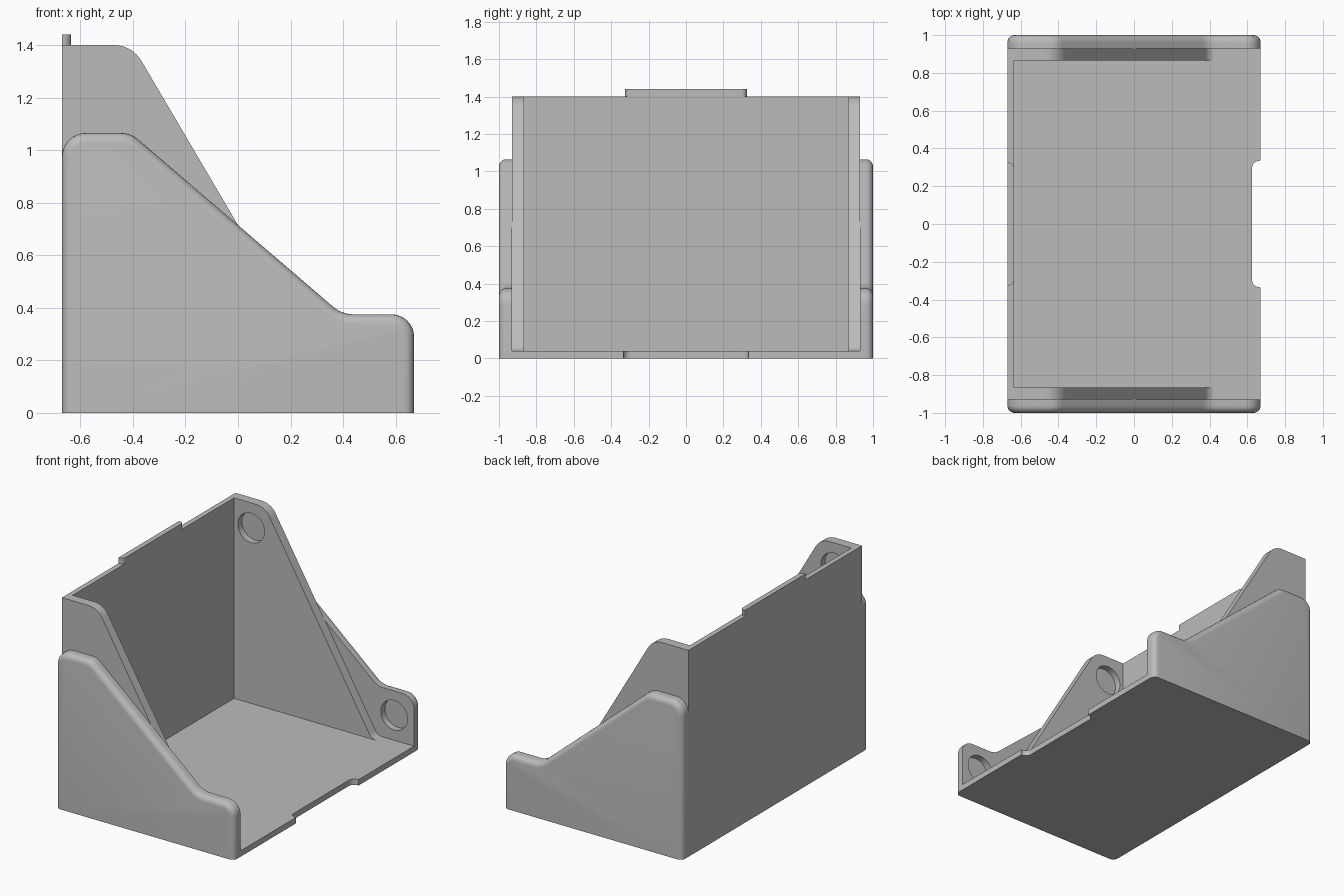
import bpy, bmesh, math
from mathutils import Vector

cube = bpy.data.objects.get("Cube")
if cube:
    bpy.data.objects.remove(cube, do_unlink=True)

grey = bpy.data.materials.new("light grey plastic")
grey.use_nodes = True
grey.diffuse_color = (0.5, 0.5, 0.5, 1)
grey.node_tree.nodes["Principled BSDF"].inputs["Base Color"].default_value = (0.5, 0.5, 0.5, 1)


def rounded(corners, steps=8):
    """Turn (a, b, radius) corners into an outline with arcs."""
    out = []
    for i, (a, b, r) in enumerate(corners):
        p = Vector((a, b))
        if r == 0:
            out.append(p)
            continue
        u = (Vector(corners[i - 1][:2]) - p).normalized()
        v = (Vector(corners[(i + 1) % len(corners)][:2]) - p).normalized()
        half = u.angle(v) / 2
        centre = p + (u + v).normalized() * (r / math.sin(half))
        start = p + u * (r / math.tan(half)) - centre
        end = p + v * (r / math.tan(half)) - centre
        sweep = math.pi - 2 * half
        for k in range(steps + 1):
            t = k / steps
            w = (start * math.sin((1 - t) * sweep) + end * math.sin(t * sweep)) / math.sin(sweep)
            out.append(centre + w)
    return out


def prism(name, corners, place, lo, hi, rim=0):
    """Extrude an outline from lo to hi; optionally round the rim at hi, except along the base."""
    bm = bmesh.new()
    outline = rounded(corners)
    low = [bm.verts.new(place(p.x, p.y, lo)) for p in outline]
    high = [bm.verts.new(place(p.x, p.y, hi)) for p in outline]
    bm.faces.new(low)
    bm.faces.new(high)
    rim_edges = []
    for i in range(len(outline)):
        j = (i + 1) % len(outline)
        bm.faces.new((low[i], low[j], high[j], high[i]))
        if high[i].co.z > 0.001 or high[j].co.z > 0.001:
            rim_edges.append(bm.edges.get((high[i], high[j])))
    bmesh.ops.recalc_face_normals(bm, faces=bm.faces[:])
    if rim:
        bmesh.ops.bevel(bm, geom=rim_edges, offset=rim, offset_type='OFFSET',
                        segments=5, profile=0.5, affect='EDGES')
    mesh = bpy.data.meshes.new(name)
    bm.to_mesh(mesh)
    bm.free()
    mesh.materials.append(grey)
    ob = bpy.data.objects.new(name, mesh)
    bpy.context.collection.objects.link(ob)
    return ob


def activate(ob):
    bpy.ops.object.select_all(action='DESELECT')
    ob.select_set(True)
    bpy.context.view_layer.objects.active = ob


def pocket(ob, x, y, z, depth):
    """Cut a blind round recess, depth either side of y."""
    bpy.ops.mesh.primitive_cylinder_add(vertices=40, radius=0.1, depth=2 * depth,
                                        location=(x, y, z), rotation=(math.pi / 2, 0, 0))
    cutter = bpy.context.object
    cutter.hide_render = True
    cutter.data.materials.append(grey)
    activate(ob)
    mod = ob.modifiers.new("pocket", 'BOOLEAN')
    mod.operation = 'DIFFERENCE'
    mod.solver = 'EXACT'
    mod.object = cutter
    bpy.ops.object.modifier_apply(modifier=mod.name)
    bpy.data.objects.remove(cutter, do_unlink=True)


def plan(a, b, h):
    return (a, b, h)


# Floor with a shallow finger notch in its open edge
prism("floor", [(-0.67, -0.93, 0), (0.67, -0.93, 0), (0.67, -0.335, 0), (0.625, -0.335, 0.04),
                (0.625, 0.335, 0.04), (0.67, 0.335, 0), (0.67, 0.93, 0), (-0.67, 0.93, 0)],
      plan, 0, 0.04)

# Tall wall and the locating tab on top of it
prism("tall_wall", [(-0.67, -0.93, 0), (-0.635, -0.93, 0), (-0.635, 0.93, 0), (-0.67, 0.93, 0)],
      plan, 0, 1.4)
prism("wall_tab", [(-0.67, -0.325, 0), (-0.635, -0.325, 0.03),
                   (-0.635, 0.325, 0.03), (-0.67, 0.325, 0)], plan, 1.39, 1.44)

OUTER = [(-0.67, 0, 0), (0.67, 0, 0), (0.67, 0.375, 0.085), (0.396, 0.375, 0.12),
         (-0.408, 1.065, 0.1), (-0.67, 1.065, 0.09)]
INNER = [(-0.65, 0.01, 0), (0.48, 0.01, 0), (0.48, 0.04, 0), (0.397, 0.04, 0.06),
         (-0.403, 1.4, 0.12), (-0.65, 1.4, 0)]

# Side cheeks: a stepped outer panel with a soft rim and a tall inner gusset
for side, s in (("front", -1), ("back", 1)):
    def upright(a, b, h, s=s):
        return (a, s * h, b)
    outer = prism(side + "_outer_panel", OUTER, upright, 0.93, 1.0, rim=0.038)
    pocket(outer, 0.52, s * 0.93, 0.21, 0.045)
    inner = prism(side + "_inner_gusset", INNER, upright, 0.865, 0.93)
    pocket(inner, -0.507, s * 0.865, 1.23, 0.045)
    for ob in (outer, inner):
        activate(ob)
        bpy.ops.object.shade_smooth_by_angle(angle=math.radians(30))
